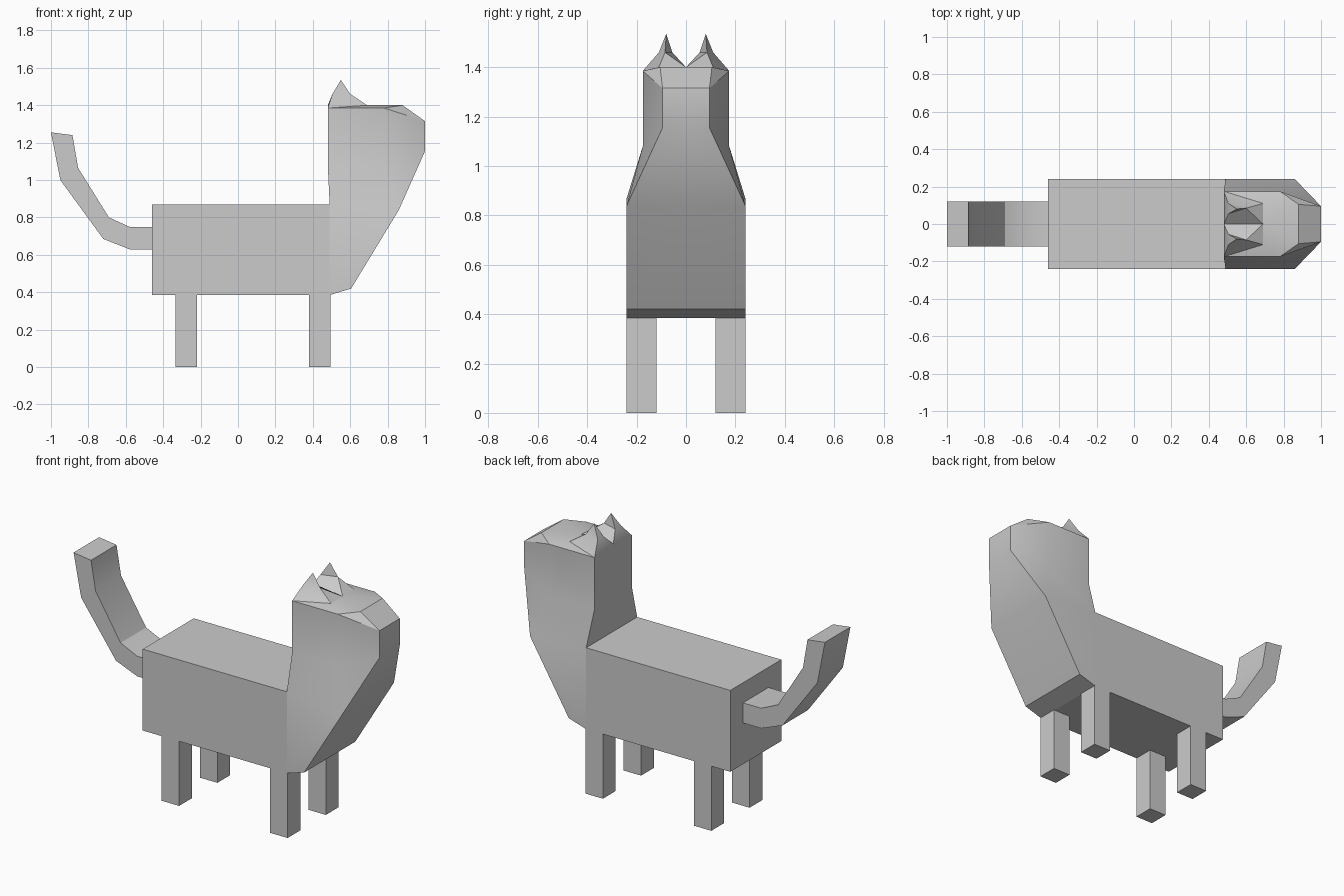
import bpy
import bmesh
import math

default = bpy.data.objects.get("Cube")
if default:
    bpy.data.objects.remove(default, do_unlink=True)

COLOUR = (0.6, 0.6, 0.6, 1)
grey = bpy.data.materials.new("plain grey")
grey.use_nodes = True
grey.diffuse_color = COLOUR
grey.node_tree.nodes["Principled BSDF"].inputs["Base Color"].default_value = COLOUR


def finish(name, bm):
    """Turn a bmesh into a grey object, smooth except at sharp edges."""
    bmesh.ops.remove_doubles(bm, verts=bm.verts, dist=0.0005)
    bmesh.ops.recalc_face_normals(bm, faces=bm.faces)
    mesh = bpy.data.meshes.new(name)
    bm.to_mesh(mesh)
    bm.free()
    mesh.materials.append(grey)
    obj = bpy.data.objects.new(name, mesh)
    bpy.context.collection.objects.link(obj)
    bpy.ops.object.select_all(action="DESELECT")
    obj.select_set(True)
    bpy.context.view_layer.objects.active = obj
    bpy.ops.object.shade_smooth_by_angle(angle=math.radians(30))


def box(name, x, y, z):
    """Box between the given (low, high) pairs."""
    bm = bmesh.new()
    bmesh.ops.create_cube(bm, size=1)
    for v in bm.verts:
        v.co = [pair[0] if c < 0 else pair[1] for c, pair in zip(v.co, (x, y, z))]
    finish(name, bm)


def face(bm, *points):
    """Face through the points, skipping repeated ones."""
    corners = list(dict.fromkeys(points))
    if len(corners) > 2:
        bm.faces.new([bm.verts.new(p) for p in corners])


def loft(bm, a, b, closed):
    """Join two rows of points with faces."""
    for i in range(len(a) if closed else len(a) - 1):
        j = (i + 1) % len(a)
        face(bm, a[i], a[j], b[j], b[i])


def middle(p):
    """The point moved onto the centre plane."""
    return (p[0], 0, p[2])


# Barrel and four legs
box("barrel", (-0.46, 0.49), (-0.24, 0.24), (0.385, 0.87))
for end, x in (("back", (-0.335, -0.22)), ("front", (0.38, 0.495))):
    box(end + "_left_leg", x, (0.12, 0.24), (0, 0.385))
    box(end + "_right_leg", x, (-0.24, -0.12), (0, 0.385))

# Tail: bent side profile with a constant width
upper = [(-0.46, 0.75), (-0.58, 0.75), (-0.69, 0.80), (-0.855, 1.065), (-0.885, 1.24)]
lower = [(-0.46, 0.63), (-0.58, 0.63), (-0.72, 0.685), (-0.95, 1.0), (-1.0, 1.255)]
sections = [[(u[0], -0.12, u[1]), (u[0], 0.12, u[1]),
             (d[0], 0.12, d[1]), (d[0], -0.12, d[1])]
            for u, d in zip(upper, lower)]
bm = bmesh.new()
for a, b in zip(sections, sections[1:]):
    loft(bm, a, b, closed=True)
face(bm, *sections[0])
face(bm, *sections[-1])
finish("tail", bm)

# Chest, neck and head: left half rows, each running back, side, front
keel, chest = (0.605, 0.24, 0.42), (0.86, 0.24, 0.84)
crown, temple, nose = (0.48, 0.175, 1.385), (0.78, 0.175, 1.385), (1.0, 0.095, 1.315)
rows = [
    [(0.49, 0.24, 0.385), keel, keel],
    [(0.49, 0.24, 0.87), chest, chest],
    [(0.48, 0.175, 1.08), (0.78, 0.175, 1.08), (1.0, 0.095, 1.155)],
    [crown, temple, nose],
]
rows = [[middle(r[0]), *r, middle(r[-1])] for r in rows]
notch = (0.48, 0, 1.40)
rows[-1][0] = notch
bm = bmesh.new()
for a, b in zip(rows, rows[1:]):
    loft(bm, a, b, closed=False)
face(bm, *rows[0])

# Top of the head
brow, ear_front = (0.88, 0.105, 1.40), (0.69, 0.11, 1.40)
parting = middle(ear_front)
face(bm, nose, middle(nose), middle(brow), brow)
face(bm, brow, middle(brow), parting, ear_front)
face(bm, temple, nose, brow)
face(bm, temple, brow, ear_front)
face(bm, crown, temple, ear_front)

# Ear: base, narrower collar and pointed tip
base = [crown, ear_front, parting, notch]
fore = (0.60, 0.085, 1.46)
collar = [(0.505, 0.11, 1.46), fore, fore, (0.505, 0.055, 1.46)]
tip = [(0.55, 0.08, 1.535)] * 4
loft(bm, base, collar, closed=True)
loft(bm, collar, tip, closed=True)

# Mirror the half across the centre plane
copy = bmesh.ops.duplicate(bm, geom=bm.verts[:] + bm.edges[:] + bm.faces[:])
for item in copy["geom"]:
    if isinstance(item, bmesh.types.BMVert):
        item.co.y *= -1
finish("chest_and_head", bm)
